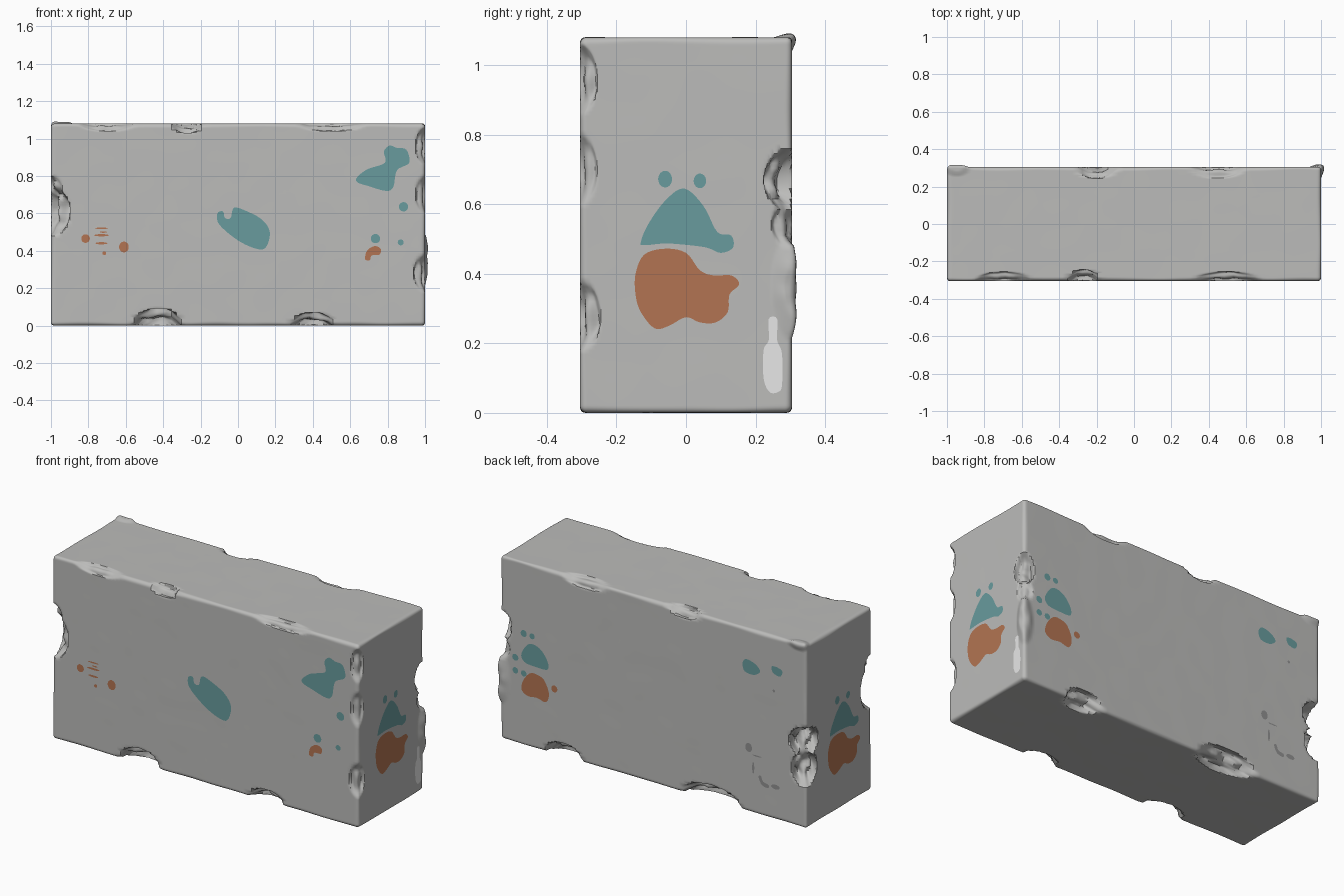
import bpy, bmesh, math
from mathutils import Vector, noise

HX, HY, HZ = 1.0, 0.305, 0.54      # half sizes of the block


def material(name, rgb):
    m = bpy.data.materials.new(name)
    m.diffuse_color = (*rgb, 1)
    return m


MATS = {
    "stone": material("stone grey", (0.50, 0.50, 0.49)),
    "teal": material("faded teal", (0.14, 0.33, 0.34)),
    "orange": material("rust orange", (0.45, 0.175, 0.085)),
    "pale": material("pale grey", (0.80, 0.80, 0.80)),
    "dark": material("dark grey", (0.28, 0.28, 0.28)),
}

# ---- worn stone block: dense box, uneven rounded edges, chips ----
# chips: point on an edge, half length (x, y, z), push inwards
CHIPS = [
    ((-.43, -.305, 0), (.13, .09, .09), .055), ((.40, -.305, 0), (.11, .08, .07), .04),
    ((-.38, .305, 0), (.19, .10, .09), .055), ((.59, .305, 0), (.12, .09, .08), .045),
    ((-1, -.305, .61), (.10, .10, .13), .05), ((-1, -.305, .74), (.06, .06, .06), .02),
    ((-1, .305, .50), (.11, .11, .09), .08), ((-1, .305, .34), (.10, .10, .10), .07),
    ((1, .305, .67), (.07, .08, .09), .045), ((1, .305, .54), (.06, .06, .06), .02),
    ((1, .305, .36), (.06, .06, .15), -.016), ((1, -.305, .28), (.06, .06, .10), .022),
    ((1, -.305, .70), (.05, .05, .10), .015), ((1, -.305, .96), (.05, .05, .10), .018),
    ((-.27, -.305, 1.08), (.08, .06, .05), .03), ((-.70, -.305, 1.08), (.15, .05, .04), .014),
    ((.50, -.305, 1.08), (.18, .05, .04), .016), ((-.20, .305, 1.08), (.10, .06, .05), .028),
    ((.45, .305, 1.08), (.14, .06, .05), .02), ((-.95, .305, 1.08), (.07, .05, .04), -.012),
]


def build_block():
    bm = bmesh.new()
    bmesh.ops.create_cube(bm, size=2)
    bmesh.ops.subdivide_edges(bm, edges=bm.edges[:], cuts=95, use_grid_fill=True)
    half = Vector((HX, HY, HZ))
    for v in bm.verts:
        # gather the grid towards the edges
        p = Vector([(.4 * u + .6 * math.sin(u * math.pi / 2)) * h
                    for u, h in zip(v.co, half)])
        # edge radius changes along the block
        r = .018 + .010 * noise.noise(p * 4)
        q = Vector([max(-h + r, min(h - r, c)) for c, h in zip(p, half)])
        d = p - q
        if d.length > 1e-6:
            p = q + d.normalized() * min(d.length, r)
        p += Vector((0, 0, HZ))
        shift = Vector()
        for c, size, depth in CHIPS:
            t = sum(((a - b) / s) ** 2 for a, b, s in zip(p, c, size))
            if t < 1:
                inward = Vector([0 if abs(abs(a - (HZ if i == 2 else 0)) - half[i]) > .01
                                 else -math.copysign(1, a - (HZ if i == 2 else 0))
                                 for i, a in enumerate(c)]).normalized()
                rough = 1 + .5 * noise.noise(p * 18)
                shift += inward * depth * rough * min(1, 1.6 * (1 - t)) * 1.2
        p += shift
        # faint surface waviness
        p -= Vector((p.x, p.y * 2, (p.z - HZ))).normalized() * .0015 * (noise.noise(p * 7) + 1) * .5
        p.z = max(0, p.z)
        v.co = p
    bmesh.ops.recalc_face_normals(bm, faces=bm.faces[:])
    me = bpy.data.meshes.new("stone_block")
    bm.to_mesh(me)
    bm.free()
    me.materials.append(MATS["stone"])
    ob = bpy.data.objects.new("stone_block", me)
    bpy.context.collection.objects.link(ob)
    bpy.context.view_layer.objects.active = ob
    ob.select_set(True)
    bpy.ops.object.shade_smooth_by_angle(angle=math.radians(40))
    ob.select_set(False)


# ---- paint patches: thin flat outlines laid on each side ----
LIFT = .003
SIDES = {
    "front": (lambda a, z: (a, -HY - LIFT, z), Vector((0, -1, 0))),
    "back": (lambda a, z: (a, HY + LIFT, z), Vector((0, 1, 0))),
    "right": (lambda a, z: (HX + LIFT, a, z), Vector((1, 0, 0))),
    "left": (lambda a, z: (-HX - LIFT, -a - .04, z - .02), Vector((-1, 0, 0))),
}


def smooth(pts, n=5):
    """Closed rounded outline through the points."""
    out, k = [], len(pts)
    for i in range(k):
        a, b, c, d = (Vector(pts[(i + j - 1) % k]) for j in range(4))
        for s in range(n):
            t = s / n
            out.append(.5 * (2 * b + (c - a) * t + (2 * a - 5 * b + 4 * c - d) * t * t
                             + (3 * b - a - 3 * c + d) * t ** 3))
    return out


def dot(x, z, rx, rz=None):
    rz = rz or rx
    return [(x + rx * math.cos(i * math.pi / 4), z + rz * math.sin(i * math.pi / 4))
            for i in range(8)]


def patches(side, colour, shapes):
    place, normal = SIDES[side]
    bm = bmesh.new()
    for pts in shapes:
        f = bm.faces.new([bm.verts.new(place(*p)) for p in smooth(pts)])
        f.normal_update()
        if f.normal.dot(normal) < 0:
            f.normal_flip()
    name = f"{side}_{colour}_patches"
    me = bpy.data.meshes.new(name)
    bm.to_mesh(me)
    bm.free()
    me.materials.append(MATS[colour])
    bpy.context.collection.objects.link(bpy.data.objects.new(name, me))


build_block()

# front side
patches("front", "teal", [
    [(-.11, .60), (-.10, .54), (0, .455), (.10, .41), (.15, .42), (.17, .50), (.13, .565),
     (.05, .61), (-.02, .63), (-.04, .575), (-.07, .575), (-.08, .61)],
    [(.635, .79), (.69, .835), (.785, .87), (.78, .93), (.81, .962), (.85, .95), (.90, .94),
     (.915, .87), (.85, .83), (.83, .74), (.79, .72), (.70, .745), (.64, .765)],
    dot(.885, .635, .025), dot(.735, .465, .025), dot(.87, .445, .016)])
patches("front", "orange", [
    [(.68, .355), (.69, .40), (.73, .425), (.763, .41), (.757, .38), (.715, .375), (.705, .35)],
    dot(-.815, .465, .023), dot(-.61, .42, .026, .029), dot(-.73, .52, .035, .004),
    dot(-.72, .50, .02, .004), dot(-.73, .483, .04, .006), dot(-.73, .44, .032, .006),
    dot(-.715, .387, .01)])

# both ends carry the same pair of patches
for side in ("right", "left"):
    patches(side, "teal", [
        [(-.13, .49), (-.11, .54), (-.06, .61), (-.005, .645), (.05, .595), (.09, .52),
         (.13, .51), (.135, .475), (.10, .46), (.06, .475), (0, .483), (-.06, .487), (-.12, .482)],
        dot(-.06, .672, .02, .024), dot(.04, .667, .018, .021)])
    patches(side, "orange", [
        [(-.145, .40), (-.12, .455), (-.06, .472), (0, .46), (.04, .41), (.08, .395),
         (.13, .395), (.153, .37), (.125, .34), (.12, .29), (.085, .26), (.04, .26), (0, .275),
         (-.05, .25), (-.09, .243), (-.13, .29), (-.145, .34)]])
patches("right", "pale", [
    [(.238, .27), (.262, .27), (.262, .21), (.276, .17), (.276, .08), (.265, .06),
     (.24, .06), (.223, .10), (.223, .18), (.238, .21)]])

# back side
patches("back", "teal", [
    [(.81, .61), (.86, .54), (.84, .495), (.76, .485), (.69, .49), (.69, .54), (.74, .60)],
    dot(.845, .662, .02), dot(.79, .66, .017), dot(.90, .507, .02), dot(.90, .43, .018),
    dot(.845, .426, .018),
    [(-.585, .87), (-.60, .825), (-.66, .82), (-.70, .85), (-.67, .885), (-.61, .90)],
    [(-.775, .90), (-.785, .865), (-.83, .855), (-.845, .89), (-.81, .905)]])
patches("back", "orange", [
    [(.80, .44), (.845, .39), (.86, .33), (.82, .30), (.76, .305), (.70, .295), (.68, .35),
     (.71, .42), (.75, .44)],
    dot(.645, .388, .02)])
patches("back", "dark", [
    dot(-.625, .382, .022, .026), dot(-.68, .345, .03, .004), dot(-.655, .27, .007, .035),
    [(-.69, .225), (-.71, .185), (-.75, .175), (-.755, .195), (-.72, .205), (-.705, .235)],
    dot(-.80, .195, .028, .014), dot(-.79, .76, .008)])
